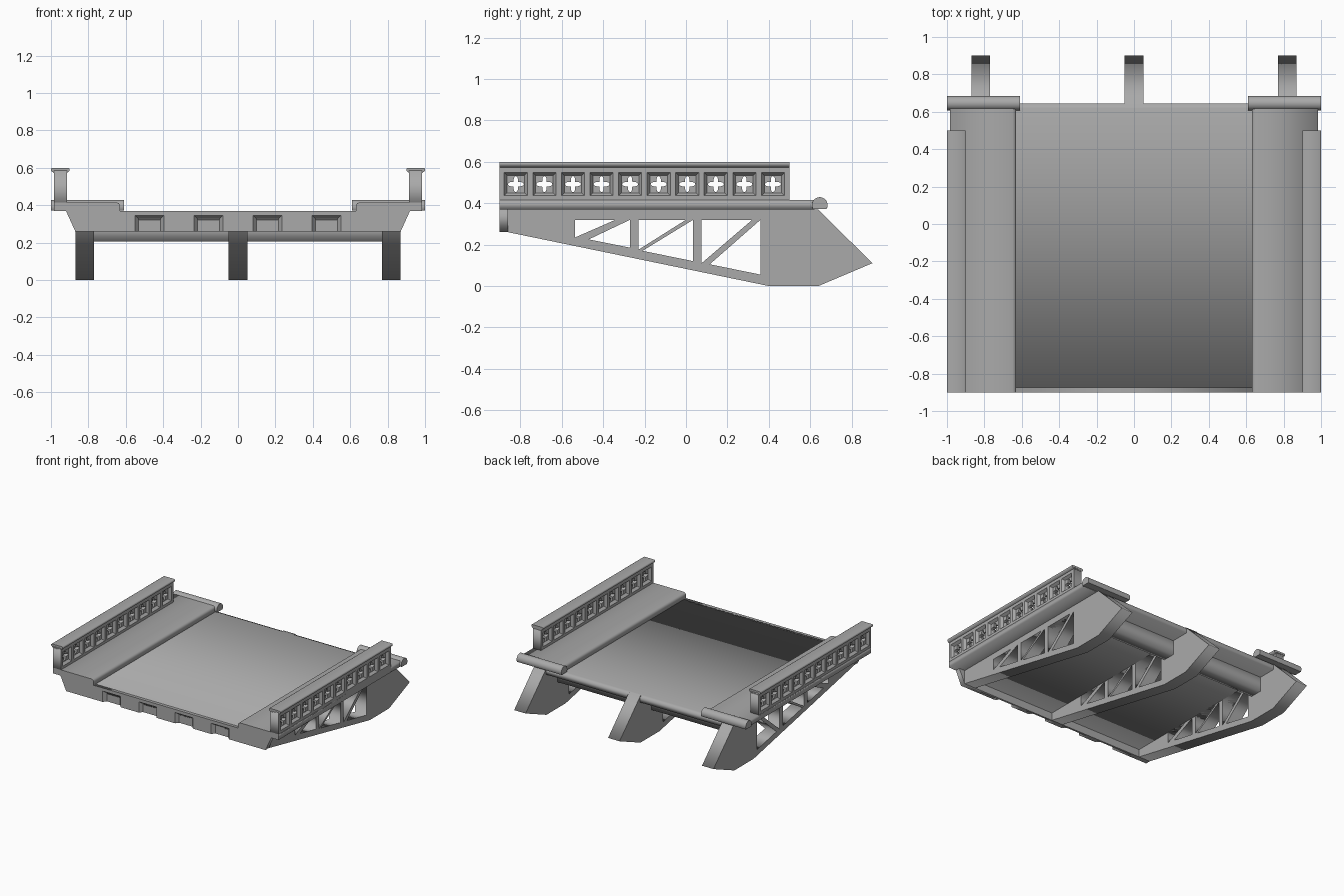
import bpy, bmesh, math
from mathutils import Matrix

old = bpy.data.objects.get("Cube")
if old:
    bpy.data.objects.remove(old)

stone = bpy.data.materials.new("mid_grey")
stone.use_nodes = True
grey = (0.4, 0.4, 0.4, 1)
stone.diffuse_color = grey
stone.node_tree.nodes["Principled BSDF"].inputs["Base Color"].default_value = grey

# Local (u, v, depth) to world, for sections drawn in the yz or xz plane
FRAMES = {
    "x": Matrix(((0, 0, 1, 0), (1, 0, 0, 0), (0, 1, 0, 0), (0, 0, 0, 1))),
    "y": Matrix(((1, 0, 0, 0), (0, 0, -1, 0), (0, 1, 0, 0), (0, 0, 0, 1))),
}


def add_object(name, mesh):
    obj = bpy.data.objects.new(name, mesh)
    bpy.context.collection.objects.link(obj)
    mesh.materials.clear()
    mesh.materials.append(stone)
    return obj


def prism(name, axis, outline, lo, hi, holes=()):
    """Extrude a flat outline with holes from lo to hi along an axis."""
    curve = bpy.data.curves.new(name, "CURVE")
    curve.dimensions = "2D"
    curve.fill_mode = "BOTH"
    curve.extrude = abs(hi - lo) / 2
    for loop in (outline, *holes):
        spline = curve.splines.new("POLY")
        spline.points.add(len(loop) - 1)
        for point, (u, v) in zip(spline.points, loop):
            point.co = (u, v, 0, 1)
        spline.use_cyclic_u = True
    helper = bpy.data.objects.new("section", curve)
    bpy.context.collection.objects.link(helper)
    bpy.context.view_layer.update()
    shape = helper.evaluated_get(bpy.context.evaluated_depsgraph_get())
    mesh = bpy.data.meshes.new_from_object(shape)
    bpy.data.objects.remove(helper)
    mesh.transform(FRAMES[axis])
    middle = (lo + hi) / 2
    mesh.transform(Matrix.Translation((middle, 0, 0) if axis == "x" else (0, middle, 0)))
    bm = bmesh.new()
    bm.from_mesh(mesh)
    bmesh.ops.remove_doubles(bm, verts=bm.verts, dist=1e-5)
    bmesh.ops.recalc_face_normals(bm, faces=bm.faces)
    bm.to_mesh(mesh)
    bm.free()
    mesh.name = name
    return add_object(name, mesh)


def reveals(name, loop_pairs, closed):
    """Sloped strips joining each outer loop to its inner loop."""
    bm = bmesh.new()
    for outer, inner in loop_pairs:
        a = [bm.verts.new(p) for p in outer]
        b = [bm.verts.new(p) for p in inner]
        count = len(a)
        for i in range(count if closed else count - 1):
            j = (i + 1) % count
            bm.faces.new((a[i], a[j], b[j], b[i]))
    mesh = bpy.data.meshes.new(name)
    bm.to_mesh(mesh)
    bm.free()
    return add_object(name, mesh)


def rect(u0, u1, v0, v1):
    return [(u0, v0), (u1, v0), (u1, v1), (u0, v1)]


def square(u, v, r):
    return rect(u - r, u + r, v - r, v + r)


def quatrefoil(u, v, steps=32):
    loop = []
    for i in range(steps):
        t = math.tau * i / steps
        r = 0.027 + 0.012 * math.cos(4 * t)
        loop.append((u + r * math.cos(t), v + r * math.sin(t)))
    return loop


def bevel(obj, width, segments=3):
    mod = obj.modifiers.new("soft_edges", "BEVEL")
    mod.width = width
    mod.segments = segments
    mod.limit_method = "ANGLE"
    mod.angle_limit = math.radians(40)


# Roadway slab with a softened rear edge
prism("deck", "x", [(-0.875, 0.32), (0.645, 0.32), (0.645, 0.36), (0.62, 0.37), (-0.875, 0.37)],
      -0.87, 0.87)

# Front end beam with four open notches and sloped reveals
NOTCHES = (-0.473, -0.158, 0.158, 0.473)
front = [(-0.87, 0.26)]
strips = []
for c in NOTCHES:
    arch = [(c - 0.078, 0.26), (c - 0.078, 0.345), (c + 0.078, 0.345), (c + 0.078, 0.26)]
    inner = [(c - 0.058, 0.26), (c - 0.058, 0.328), (c + 0.058, 0.328), (c + 0.058, 0.26)]
    front += arch
    strips.append(([(u, -0.9, v) for u, v in arch], [(u, -0.876, v) for u, v in inner]))
front += [(0.87, 0.26), (0.92, 0.37), (-0.92, 0.37)]
prism("front_beam", "y", front, -0.9, -0.875)
prism("front_beam_back", "y", [(-0.87, 0.26), (0.87, 0.26), (0.92, 0.37), (-0.92, 0.37)],
      -0.875, -0.86)
reveals("notch_reveals", strips, closed=False)

# Three tapered girders with triangular truss openings
GIRDER = [(-0.87, 0.262), (0.4, 0), (0.64, 0), (0.9, 0.11), (0.64, 0.369), (-0.87, 0.369)]
OPENINGS = [
    [(-0.535, 0.235), (-0.535, 0.32), (-0.34, 0.32)],
    [(-0.47, 0.225), (-0.27, 0.32), (-0.27, 0.185)],
    [(-0.23, 0.175), (-0.23, 0.32), (0, 0.32)],
    [(-0.21, 0.17), (0.035, 0.32), (0.035, 0.12)],
    [(0.075, 0.11), (0.075, 0.32), (0.32, 0.32)],
    [(0.115, 0.105), (0.36, 0.32), (0.36, 0.055)],
]
for label, x in (("right", -0.82), ("middle", 0), ("left", 0.82)):
    prism(label + "_girder", "x", GIRDER, x - 0.05, x + 0.05, OPENINGS)

# Cross beam tying the girders together
prism("cross_beam", "x", rect(0.4, 0.5, 0.205, 0.325), -0.8, 0.8)

# Pavements, end rollers and parapets on both sides
PANELS = [(-0.822 + 0.138 * i, 0.492) for i in range(10)]
WALL = rect(-0.9, 0.5, 0.37, 0.585)
for label, s in (("right", -1), ("left", 1)):
    kerb = [(0.63, 0.365), (0.63, 0.4), (0.637, 0.411), (0.65, 0.415), (0.985, 0.415), (0.985, 0.37)]
    prism(label + "_pavement", "y", [(s * x, z) for x, z in kerb], -0.9, 0.62)

    arc = [math.radians(a) for a in range(-30, 211, 10)]
    roller = prism(label + "_roller", "x",
                   [(0.646 + 0.038 * math.cos(a), 0.391 + 0.038 * math.sin(a)) for a in arc],
                   s * 0.61, s * 1.0)
    bevel(roller, 0.008)
    bpy.ops.object.select_all(action="DESELECT")
    roller.select_set(True)
    bpy.context.view_layer.objects.active = roller
    bpy.ops.object.shade_smooth_by_angle(angle=math.radians(35))

    # Parapet frame, pierced core and sloped panel reveals
    prism(label + "_parapet", "x", WALL, s * 0.915, s * 0.985,
          [square(u, v, 0.056) for u, v in PANELS])
    prism(label + "_parapet_core", "x", rect(-0.89, 0.49, 0.38, 0.58), s * 0.935, s * 0.965,
          [quatrefoil(u, v) for u, v in PANELS])
    strips = []
    for face, core in ((0.915, 0.935), (0.985, 0.965)):
        for u, v in PANELS:
            strips.append(([(s * face, *p) for p in square(u, v, 0.056)],
                           [(s * core, *p) for p in square(u, v, 0.042)]))
    reveals(label + "_panel_reveals", strips, closed=True)

    cap = [(0.915, 0.572), (0.9, 0.584), (0.9, 0.596), (0.906, 0.6),
           (0.994, 0.6), (1, 0.596), (1, 0.584), (0.985, 0.572)]
    prism(label + "_parapet_cap", "y", [(s * x, z) for x, z in cap], -0.9, 0.5)
